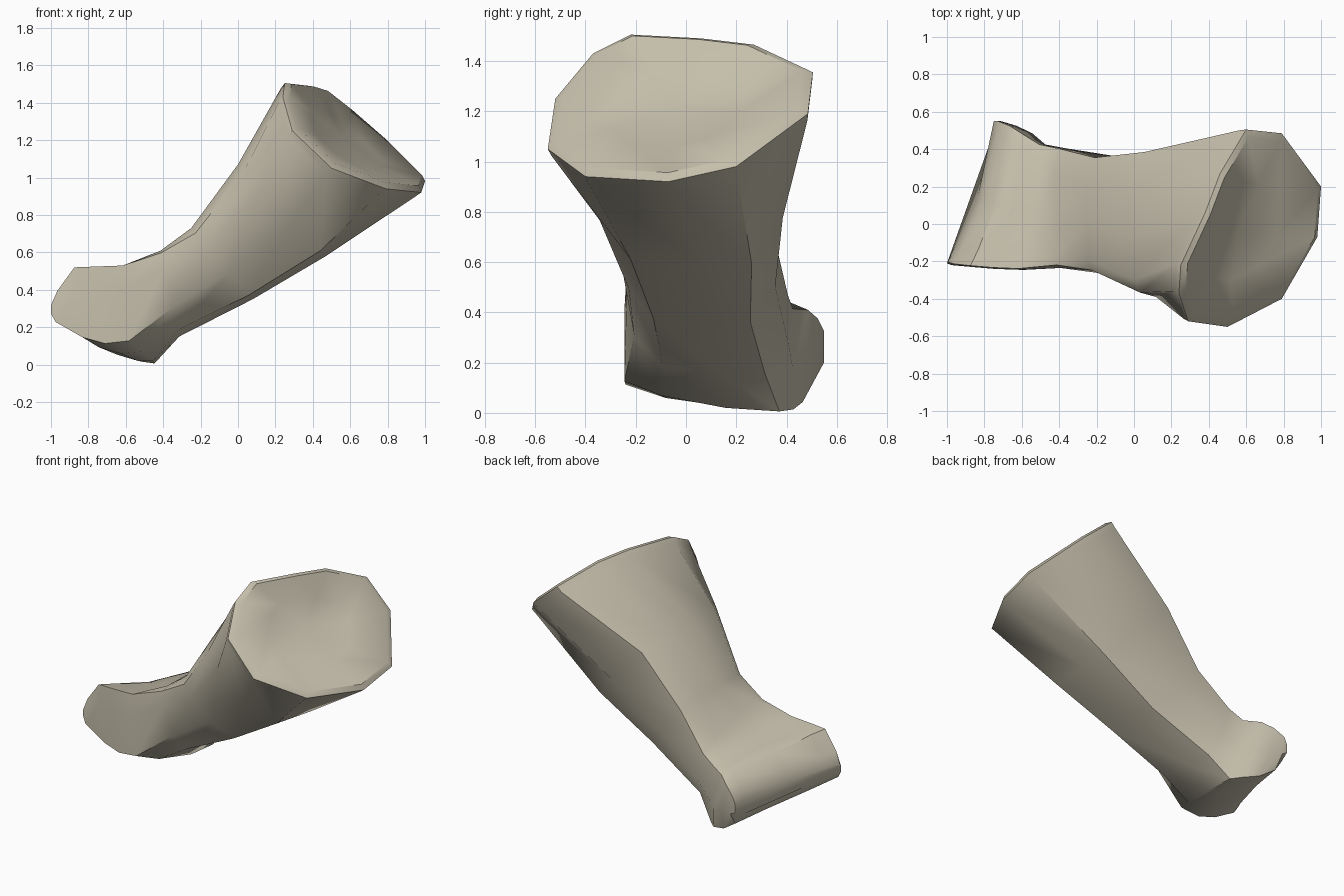
import bpy, bmesh, math
from mathutils import Vector

if "Cube" in bpy.data.objects:
    bpy.data.objects.remove(bpy.data.objects["Cube"])

bone = bpy.data.materials.new("pale bone")
bone.use_nodes = True
colour = (0.56, 0.52, 0.41, 1)
bone.diffuse_color = colour
bone.node_tree.nodes["Principled BSDF"].inputs["Base Color"].default_value = colour


def loft(name, rings, start_centre):
    """Skin a run of closed rings, fanning the first one to a centre point."""
    bm = bmesh.new()
    loops = [[bm.verts.new(p) for p in ring] for ring in rings]
    n = len(loops[0])
    c = bm.verts.new(start_centre)
    for i in range(n):
        j = (i + 1) % n
        bm.faces.new((c, loops[0][j], loops[0][i]))
        for a, b in zip(loops, loops[1:]):
            bm.faces.new((a[i], a[j], b[j], b[i]))
    bm.faces.new(loops[-1])
    bmesh.ops.recalc_face_normals(bm, faces=bm.faces)
    mesh = bpy.data.meshes.new(name)
    bm.to_mesh(mesh)
    bm.free()
    mesh.materials.append(bone)
    obj = bpy.data.objects.new(name, mesh)
    bpy.context.collection.objects.link(obj)
    return obj


# Rim, collar, lip and shallow dish of the cupped upper end
rim = [Vector(p) for p in (
    (0.25, -0.22, 1.505), (0.24, -0.37, 1.43), (0.29, -0.52, 1.25), (0.50, -0.55, 1.05),
    (0.79, -0.40, 0.94), (0.98, -0.07, 0.92), (1.0, 0.2, 0.98), (0.79, 0.485, 1.19),
    (0.60, 0.505, 1.355), (0.46, 0.27, 1.465), (0.38, 0.06, 1.49))]
centre = sum(rim, Vector()) / len(rim)
normal = Vector((0.7, -0.15, 0.7)).normalized()


def rim_ring(scale, offset):
    return [centre + (p - centre) * scale + normal * offset for p in rim]


cup = [rim_ring(0.5, -0.02), rim_ring(0.93, 0.02), rim, rim_ring(0.985, -0.04)]

# Section outlines: height from bottom to top, depth from front to back
rounded = ((1, 0.12), (0.93, 0.03), (0.75, 0), (0.38, 0.06), (0.06, 0.22), (0, 0.6),
           (0.03, 0.84), (0.4, 1), (0.88, 1), (1, 0.75), (1, 0.42))
square = ((1, 0.12), (0.98, 0.01), (0.7, 0), (0.04, 0), (0, 0.22), (0, 0.6),
          (0.01, 0.92), (0.4, 1), (0.93, 1), (1, 0.9), (1, 0.45))


def section(blend, y_range, front_top, front_bottom, back_top=None, back_bottom=None):
    """Ring whose front and back ends follow their own side outlines."""
    back_top, back_bottom = back_top or front_top, back_bottom or front_bottom
    ft, fb, bt, bb = (Vector((x, 0, z)) for x, z in
                      (front_top, front_bottom, back_top, back_bottom))
    ring = []
    for a, b in zip(rounded, square):
        s, w = Vector(a).lerp(Vector(b), blend)
        p = fb.lerp(bb, w).lerp(ft.lerp(bt, w), s)
        p.y = y_range[0] + (y_range[1] - y_range[0]) * w
        # Saddle waist across the joint end
        p += Vector((0.05, 0, -0.025)) * 4 * w * (1 - w) * blend
        ring.append(p)
    return ring


shaft = [
    section(0, (-0.39, 0.385), (0.0, 1.07), (0.47, 0.58)),
    section(0, (-0.265, 0.355), (-0.25, 0.73), (0.08, 0.35)),
    section(0.25, (-0.235, 0.405), (-0.42, 0.625), (-0.32, 0.18), (-0.42, 0.51), (-0.33, 0.14))]

# Joint end: the front lobe reaches further out and higher than the back lobe
joint = [
    section(1, (-0.245, 0.425), (-0.62, 0.54), (-0.58, 0.11), (-0.51, 0.445), (-0.45, 0.0)),
    section(1, (-0.24, 0.485), (-0.76, 0.535), (-0.71, 0.095), (-0.61, 0.44), (-0.50, 0.01)),
    section(1, (-0.23, 0.525), (-0.88, 0.53), (-0.83, 0.13), (-0.67, 0.40), (-0.60, 0.04)),
    section(1, (-0.22, 0.55), (-0.97, 0.40), (-0.975, 0.22), (-0.73, 0.34), (-0.70, 0.11)),
    section(1, (-0.21, 0.55), (-1.0, 0.33), (-1.0, 0.27), (-0.75, 0.28), (-0.745, 0.18))]

limb = loft("limb_bone", cup + shaft + joint, centre - normal * 0.03)

# Smooth shading between sharp creases
bpy.ops.object.select_all(action='DESELECT')
bpy.context.view_layer.objects.active = limb
limb.select_set(True)
bpy.ops.object.shade_smooth_by_angle(angle=math.radians(40))
